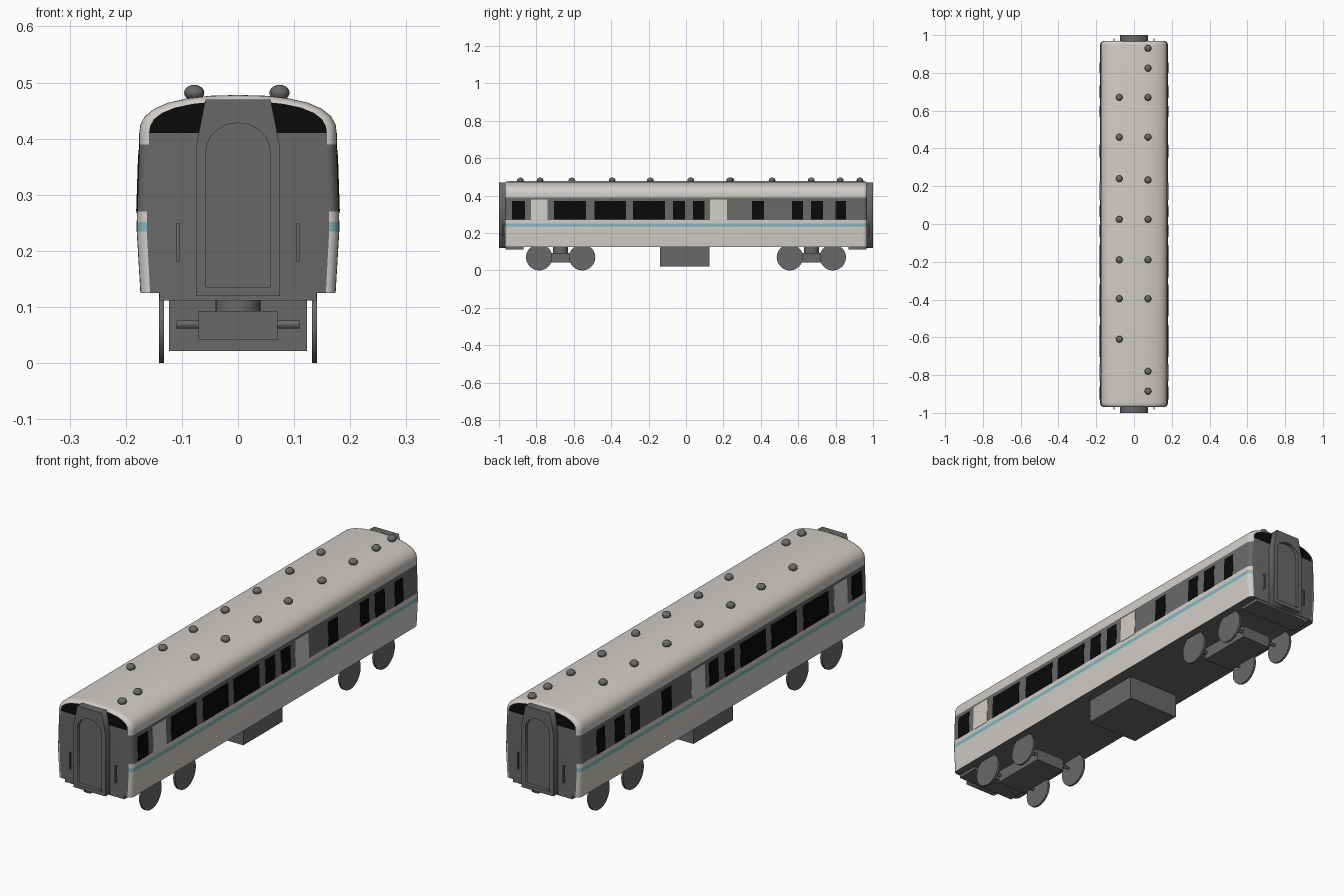
import bpy, bmesh, math
from mathutils import Matrix

if "Cube" in bpy.data.objects:
    bpy.data.objects.remove(bpy.data.objects["Cube"])


def material(name, r, g, b):
    m = bpy.data.materials.new(name)
    m.diffuse_color = (r, g, b, 1)
    m.use_nodes = True
    m.node_tree.nodes["Principled BSDF"].inputs["Base Color"].default_value = m.diffuse_color
    return m


CREAM = material("cream paint", 0.64, 0.61, 0.58)
GREY = material("mid grey", 0.14, 0.14, 0.14)
TEAL = material("teal stripe", 0.22, 0.48, 0.51)
BLACK = material("black glass", 0.003, 0.003, 0.003)


def finish(name, bm, mats, smooth=True):
    bmesh.ops.recalc_face_normals(bm, faces=bm.faces)
    me = bpy.data.meshes.new(name)
    bm.to_mesh(me)
    bm.free()
    for m in mats:
        me.materials.append(m)
    ob = bpy.data.objects.new(name, me)
    bpy.context.collection.objects.link(ob)
    if smooth:
        bpy.ops.object.select_all(action='DESELECT')
        ob.select_set(True)
        bpy.context.view_layer.objects.active = ob
        bpy.ops.object.shade_smooth_by_angle(angle=math.radians(30))
    return ob


def box(name, x0, x1, y0, y1, z0, z1, mat=GREY):
    bm = bmesh.new()
    m = Matrix.Translation(((x0 + x1) / 2, (y0 + y1) / 2, (z0 + z1) / 2))
    bmesh.ops.create_cube(bm, size=1, matrix=m @ Matrix.Diagonal((x1 - x0, y1 - y0, z1 - z0, 1)))
    return finish(name, bm, [mat], False)


def cylinder(name, center, radius, length, axis, segs=32, mat=GREY):
    bm = bmesh.new()
    rot = Matrix.Rotation(math.pi / 2, 4, 'Y') if axis == 'X' else Matrix()
    bmesh.ops.create_cone(bm, cap_ends=True, segments=segs, radius1=radius, radius2=radius,
                          depth=length, matrix=Matrix.Translation(center) @ rot)
    return finish(name, bm, [mat])


# Body shell: half cross-section lofted along y with rounded ends
EAVE = 0.41
half = [(0.174, 0.125), (0.1805, 0.235), (0.1805, 0.252), (0.18, 0.27), (0.176, 0.39),
        (0.176, EAVE), (0.174, 0.425), (0.166, 0.44), (0.15, 0.453), (0.125, 0.464),
        (0.09, 0.472), (0.05, 0.4765), (0, 0.478)]
profile = half + [(-x, z) for x, z in half[-2::-1]]

END, ROUND = 0.968, 0.024
stations = []
for i in range(6):
    t = math.pi / 2 * (1 - i / 5)
    stations.append((-(END - ROUND + ROUND * math.sin(t)), 1 - math.cos(t)))
stations += [(-y, k) for y, k in reversed(stations)]

bm = bmesh.new()
rings = []
for y, k in stations:
    ring = []
    for x, z in profile:
        zz = z if z <= EAVE else EAVE + (z - EAVE) * (1 - 0.16 * k)
        ring.append(bm.verts.new((x * (1 - 0.1 * k), y, zz)))
    rings.append(ring)
n = len(profile)
for a, b in zip(rings, rings[1:]):
    for i in range(n):
        j = (i + 1) % n
        f = bm.faces.new((a[i], a[j], b[j], b[i]))
        z = f.calc_center_median().z
        if i == n - 1:
            f.material_index = 1            # floor
        elif 0.235 < z < 0.252:
            f.material_index = 2            # waist stripe
        elif 0.27 < z < 0.39:
            f.material_index = 1            # window band
for ring in (rings[0], rings[-1]):
    e = [i for i, p in enumerate(profile) if p[1] == EAVE]
    bm.faces.new(ring[e[0]:e[1] + 1]).material_index = 3                # dark end arch
    bm.faces.new(ring[:e[0] + 1] + ring[e[1]:]).material_index = 1      # end wall
finish("carriage_body", bm, [CREAM, GREY, TEAL, BLACK])

# Windows and doors: thin plates following the lean of both sides
windows = [(-0.93, -0.86), (-0.705, -0.535), (-0.49, -0.32), (-0.283, -0.112), (-0.07, -0.005),
           (0.037, 0.098), (0.353, 0.417), (0.567, 0.626), (0.668, 0.733), (0.80, 0.856)]
doors = [(-0.83, -0.74), (0.128, 0.22)]


def side_plate(name, side, y0, y1, z0, z1, mat):
    bm = bmesh.new()
    bmesh.ops.create_cube(bm, size=1)
    for v in bm.verts:
        z = z1 if v.co.z > 0 else z0
        wall = 0.18 - (z - 0.27) / 0.12 * 0.004
        v.co = (side * (wall + (0.0015 if v.co.x > 0 else -0.003)), y1 if v.co.y > 0 else y0, z)
    finish(name, bm, [mat], False)


for side in (-1, 1):
    for y0, y1 in windows:
        side_plate("window", side, y0, y1, 0.271, 0.372, BLACK)
    for y0, y1 in doors:
        side_plate("side_door_panel", side, y0, y1, 0.268, 0.38, CREAM)


# Gangway frame: outline with an arched door hole, extruded
def gangway_frame(end):
    cu = bpy.data.curves.new("gangway_frame", 'CURVE')
    cu.dimensions, cu.fill_mode, cu.extrude = '2D', 'BOTH', 0.02
    outer = [(-0.075, 0.12), (0.075, 0.12), (0.075, 0.385), (0.058, 0.47), (-0.058, 0.47), (-0.075, 0.385)]
    inner = [(-0.057, 0.136), (0.057, 0.136)]
    inner += [(0.057 * math.cos(math.pi * i / 12), 0.378 + 0.05 * math.sin(math.pi * i / 12)) for i in range(13)]
    for pts in (outer, inner):
        sp = cu.splines.new('POLY')
        sp.points.add(len(pts) - 1)
        for p, (x, z) in zip(sp.points, pts):
            p.co = (x, z, 0, 1)
        sp.use_cyclic_u = True
    ob = bpy.data.objects.new("gangway_frame", cu)
    ob.rotation_euler = (math.pi / 2, 0, 0)
    ob.location.y = end * 0.98
    cu.materials.append(GREY)
    bpy.context.collection.objects.link(ob)
    bpy.ops.object.select_all(action='DESELECT')
    ob.select_set(True)
    bpy.context.view_layer.objects.active = ob
    bpy.ops.object.convert(target='MESH')


for end in (-1, 1):
    def span(a, b):
        return sorted((end * a, end * b))
    gangway_frame(end)
    box("gangway_door", -0.06, 0.06, *span(0.962, 0.985), 0.13, 0.44)
    box("end_beam", -0.14, 0.14, *span(0.87, 0.966), 0.112, 0.127)
    for side in (-1, 1):
        # End handrails with two standoffs
        x = side * 0.107
        s = sorted
        box("handrail", x - 0.0025, x + 0.0025, *span(0.976, 0.981), 0.18, 0.25)
        for z in (0.182, 0.244):
            box("handrail_bracket", x - 0.0025, x + 0.0025, *span(0.965, 0.978), z, z + 0.004)

    # Bogie: frame, pivot, axles and wheels
    mid = end * 0.67
    box("bogie_frame", -0.07, 0.07, mid - 0.125, mid + 0.125, 0.041, 0.093)
    cylinder("bogie_pivot", (0, mid, 0.11), 0.04, 0.036, 'Z')
    for dy in (-0.115, 0.115):
        cylinder("axle", (0, mid + dy, 0.069), 0.007, 0.22, 'X', 12)
        for side in (-1, 1):
            cylinder("wheel", (side * 0.1365, mid + dy, 0.07), 0.07, 0.009, 'X', 40)

# Equipment box under the floor
box("underfloor_box", -0.123, 0.123, -0.14, 0.125, 0.022, 0.13)

# Roof vents: flattened domes in two rows
left_row = [0.67, 0.46, 0.24, 0.025, -0.19, -0.395, -0.61]
right_row = [0.93, 0.825, 0.67, 0.46, 0.233, 0.025, -0.19, -0.395, -0.78, -0.885]
for x, row in ((-0.078, left_row), (0.074, right_row)):
    for y in row:
        bm = bmesh.new()
        bmesh.ops.create_uvsphere(bm, u_segments=16, v_segments=10, radius=0.018,
                                  matrix=Matrix.Translation((x, y, 0.482)) @ Matrix.Diagonal((1, 1, 0.78, 1)))
        finish("roof_vent", bm, [GREY])
